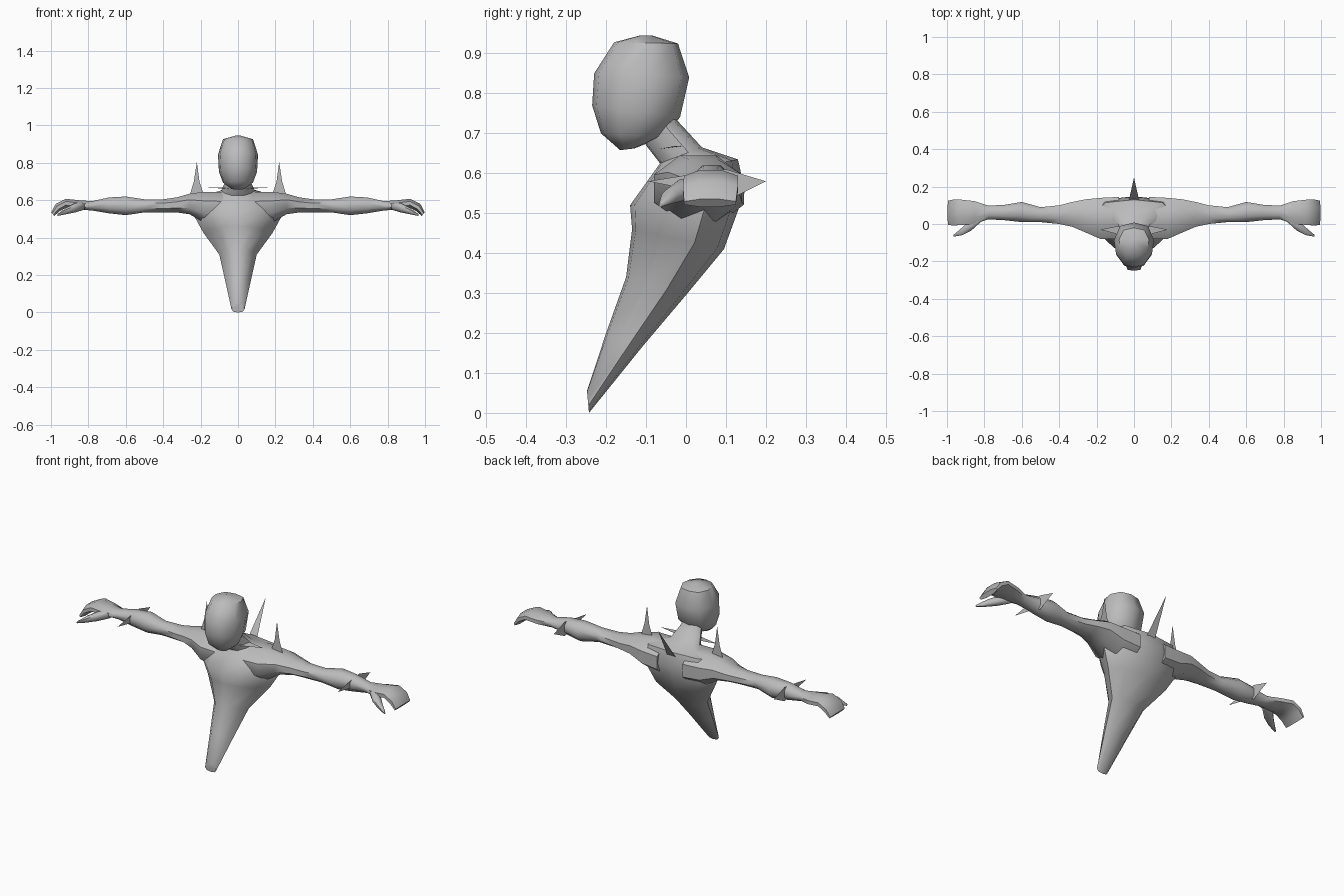
import bpy, bmesh, math
from mathutils import Vector

cube = bpy.data.objects.get("Cube")
if cube:
    bpy.data.objects.remove(cube, do_unlink=True)

grey = bpy.data.materials.new("plain_grey")
grey.use_nodes = True
grey.diffuse_color = (0.5, 0.5, 0.5, 1)
grey.node_tree.nodes["Principled BSDF"].inputs["Base Color"].default_value = (0.5, 0.5, 0.5, 1)


def finish(name, bm, mirror=False, angle=50):
    bmesh.ops.recalc_face_normals(bm, faces=bm.faces[:])
    mesh = bpy.data.meshes.new(name)
    bm.to_mesh(mesh)
    bm.free()
    mesh.materials.append(grey)
    obj = bpy.data.objects.new(name, mesh)
    bpy.context.collection.objects.link(obj)
    bpy.ops.object.select_all(action='DESELECT')
    obj.select_set(True)
    bpy.context.view_layer.objects.active = obj
    bpy.ops.object.shade_smooth_by_angle(angle=math.radians(angle))
    if mirror:
        mod = obj.modifiers.new("mirror", 'MIRROR')
        mod.use_clip = False
        mod.use_mirror_merge = False
    return obj


def loft(name, rings, mirror=False):
    """Skin a list of point rings and cap both ends."""
    bm = bmesh.new()
    loops = [[bm.verts.new(p) for p in ring] for ring in rings]
    n = len(loops[0])
    for a, b in zip(loops, loops[1:]):
        for i in range(n):
            j = (i + 1) % n
            bm.faces.new((a[i], a[j], b[j], b[i]))
    bm.faces.new(loops[0])
    bm.faces.new(loops[-1])
    return finish(name, bm, mirror)


def tilted_ring(section, half):
    """Ring between a front and a back point, with a half width."""
    fy, fz, by, bz, w = section
    front, back = Vector((0, fy, fz)), Vector((0, by, bz))
    right = [(s, t) for s, t in half]
    left = [(-s, t) for s, t in reversed(half) if s > 0]
    return [front.lerp(back, t) + Vector((s * w, 0, 0)) for s, t in right + left]


def arm_ring(x, y0, y1, z0, z1, droop=0):
    """Rounded eight-sided ring across the arm."""
    pts = []
    for i in range(8):
        a = math.radians(22.5 + 45 * i)
        c, s = math.cos(a) * 1.08, math.sin(a) * 1.08
        pts.append(Vector((x + droop * s, (y0 + y1) / 2 + c * (y1 - y0) / 2,
                           (z0 + z1) / 2 + s * (z1 - z0) / 2)))
    return pts


def blade(name, points, mirror=False):
    """Flat paper-thin spike."""
    bm = bmesh.new()
    bm.faces.new([bm.verts.new(p) for p in points])
    return finish(name, bm, mirror)


# Torso and neck: front y, front z, back y, back z, half width
chest_half = [(0, 0), (0.42, 0.04), (0.82, 0.36), (1, 0.68), (0.72, 0.93), (0, 1)]
torso = [
    (-0.248, 0.055, -0.243, 0.0, 0.035),
    (-0.20, 0.20, -0.11, 0.165, 0.07),
    (-0.15, 0.34, 0.00, 0.295, 0.10),
    (-0.135, 0.46, 0.095, 0.41, 0.185),
    (-0.14, 0.52, 0.148, 0.555, 0.25),
    (-0.09, 0.59, 0.13, 0.635, 0.21),
    (-0.065, 0.625, 0.04, 0.665, 0.09),
    (-0.10, 0.67, -0.02, 0.73, 0.062),
    (-0.13, 0.75, -0.05, 0.78, 0.05),
]
loft("torso", [tilted_ring(s, chest_half) for s in torso])

# Head
head_half = [(0, 0), (0.5, 0.05), (0.9, 0.3), (1, 0.6), (0.7, 0.92), (0, 1)]
head = [
    (-0.165, 0.658, -0.13, 0.662, 0.035),
    (-0.213, 0.70, -0.06, 0.69, 0.08),
    (-0.235, 0.77, -0.015, 0.74, 0.102),
    (-0.23, 0.85, 0.008, 0.84, 0.107),
    (-0.18, 0.928, -0.02, 0.925, 0.08),
    (-0.115, 0.945, -0.085, 0.945, 0.015),
]
loft("head", [tilted_ring(s, head_half) for s in head])

# Arm with flat drooping hand: x, y range, z range, slant
arm = [
    (0.08, -0.08, 0.145, 0.47, 0.645),
    (0.18, -0.08, 0.14, 0.48, 0.645),
    (0.26, -0.045, 0.132, 0.525, 0.635),
    (0.33, -0.015, 0.118, 0.535, 0.615),
    (0.40, 0.0, 0.10, 0.535, 0.605),
    (0.50, 0.01, 0.09, 0.535, 0.605),
    (0.60, 0.01, 0.118, 0.52, 0.62),
    (0.69, 0.02, 0.103, 0.53, 0.615),
    (0.78, 0.025, 0.098, 0.545, 0.595),
    (0.85, 0.0, 0.122, 0.55, 0.60),
    (0.92, -0.005, 0.13, 0.56, 0.608),
    (0.965, -0.008, 0.13, 0.54, 0.58, 0.01),
    (0.99, -0.005, 0.125, 0.516, 0.535, 0.008),
]
loft("arm", [arm_ring(*s) for s in arm], mirror=True)

# Thumb
thumb = [
    (0.82, 0.01, 0.05, 0.55, 0.59),
    (0.87, -0.035, 0.03, 0.535, 0.585),
    (0.92, -0.06, -0.02, 0.525, 0.56),
    (0.965, -0.068, -0.058, 0.516, 0.526),
]
loft("thumb", [arm_ring(*s) for s in thumb], mirror=True)

# Shoulder spikes
blade("shoulder_spike", [(x, 0.035, z) for x, z in
      [(0.18, 0.62), (0.26, 0.62), (0.236, 0.70), (0.22, 0.805), (0.206, 0.70)]], mirror=True)

# Forearm blades, pointing backward and forward
blade("forearm_blade", [(0.69, y, z) for y, z in
      [(-0.095, 0.58), (0.03, 0.60), (0.10, 0.61), (0.2, 0.58), (0.10, 0.53), (0.03, 0.555)]],
      mirror=True)

# Collar blades beside the neck
blade("collar_blade", [(0.03, -0.07, 0.66), (0.18, -0.03, 0.668), (0.03, 0.0, 0.668)], mirror=True)

# Spike rising from the upper back
blade("back_spike", [(-0.03, 0.115, 0.59), (0.03, 0.115, 0.59), (0, 0.248, 0.80)])
